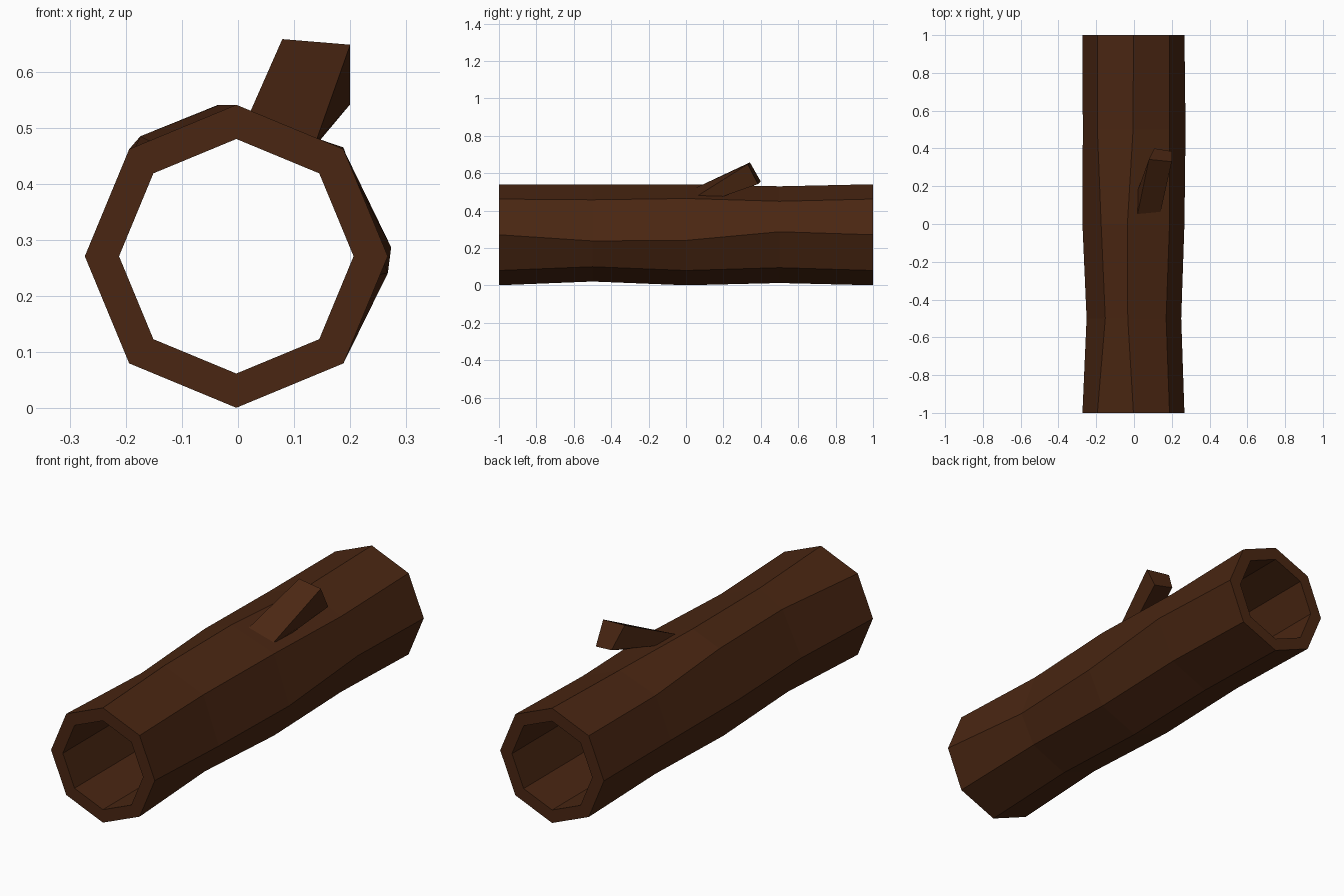
import bpy, bmesh, math
from mathutils import Vector

if "Cube" in bpy.data.objects:
    bpy.data.objects.remove(bpy.data.objects["Cube"])

bark = bpy.data.materials.new("dark_brown_bark")
bark.diffuse_color = (0.068, 0.0195, 0.006, 1)
bark.use_nodes = True
bark.node_tree.nodes["Principled BSDF"].inputs["Base Color"].default_value = bark.diffuse_color


def make_object(name, bm):
    bmesh.ops.recalc_face_normals(bm, faces=bm.faces)
    mesh = bpy.data.meshes.new(name)
    bm.to_mesh(mesh)
    bm.free()
    mesh.materials.append(bark)
    obj = bpy.data.objects.new(name, mesh)
    bpy.context.collection.objects.link(obj)
    return obj


def octagon(bm, y, radius, offsets=None):
    ring = []
    for k in range(8):
        a = k * math.pi / 4
        dx, dz = offsets[k] if offsets else (0, 0)
        ring.append(bm.verts.new((-0.003 + radius * math.cos(a) + dx, y,
                                  0.271 + radius * math.sin(a) + dz)))
    return ring


def bridge(bm, a, b):
    n = len(a)
    for k in range(n):
        bm.faces.new((a[k], a[(k + 1) % n], b[(k + 1) % n], b[k]))


# Hollow log: knobbly outer rings, straight octagonal bore
R, BORE = 0.27, 0.209
wobble = {
    -0.5: [(-.017, -.033), (-.018, -.004), (-.03, 0), (.042, .012),
           (.022, 0), (.015, .012), (0, .02), (-.01, .02)],
    0.0: [(0, -.03), (0, .003), (-.032, 0), (.02, .023),
          (0, 0), (0, 0), (0, 0), (0, 0)],
    0.5: [(.006, .016), (0, -.012), (-.002, -.011), (0, 0),
          (.002, 0), (.005, .01), (0, .012), (0, .015)],
}
bm = bmesh.new()
rings = [octagon(bm, y, R, wobble.get(y)) for y in (-1.0, -0.5, 0.0, 0.5, 1.0)]
rings += [octagon(bm, 1.0, BORE), octagon(bm, -1.0, BORE)]
for i, ring in enumerate(rings):
    bridge(bm, ring, rings[(i + 1) % len(rings)])
make_object("hollow_log", bm)

# Branch stub: four-sided, leaning back and right, rooted in the log wall
bm = bmesh.new()
base = [bm.verts.new(p) for p in ((.019, .052, .522), (.138, .052, .473),
                                  (.138, .175, .468), (.019, .175, .515))]
tip = [bm.verts.new(p) for p in ((.079, .342, .658), (.20, .33, .648),
                                 (.20, .385, .542), (.108, .40, .555))]
bridge(bm, base, tip)
bm.faces.new(base)
bm.faces.new(tip)
make_object("branch_stub", bm)
